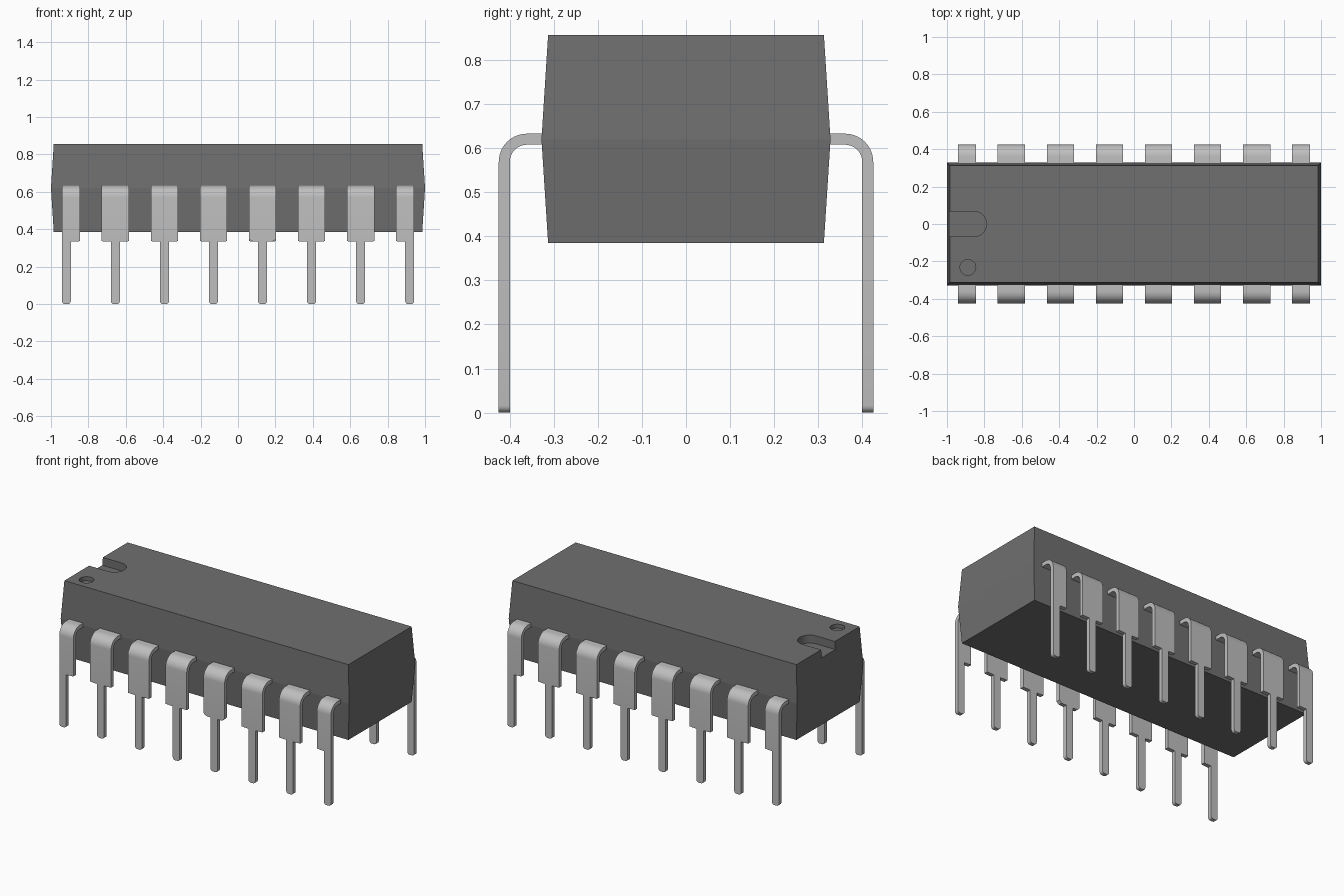
import bpy, bmesh, math

cube = bpy.data.objects.get("Cube")
if cube:
    bpy.data.objects.remove(cube, do_unlink=True)


def material(name, value):
    m = bpy.data.materials.new(name)
    m.use_nodes = True
    color = (value, value, value, 1)
    m.diffuse_color = color
    m.node_tree.nodes["Principled BSDF"].inputs["Base Color"].default_value = color
    return m


def make_object(name, bm, mat=None):
    bmesh.ops.recalc_face_normals(bm, faces=bm.faces[:])
    mesh = bpy.data.meshes.new(name)
    bm.to_mesh(mesh)
    bm.free()
    obj = bpy.data.objects.new(name, mesh)
    bpy.context.collection.objects.link(obj)
    if mat:
        mesh.materials.append(mat)
    return obj


def activate(obj):
    bpy.ops.object.select_all(action='DESELECT')
    obj.select_set(True)
    bpy.context.view_layer.objects.active = obj


def loft(name, rings, mat=None):
    """Skin a closed solid through rings with equal point counts."""
    bm = bmesh.new()
    rows = [[bm.verts.new(p) for p in ring] for ring in rings]
    n = len(rows[0])
    for a, b in zip(rows, rows[1:]):
        for i in range(n):
            j = (i + 1) % n
            bm.faces.new((a[i], a[j], b[j], b[i]))
    bm.faces.new(rows[0])
    bm.faces.new(rows[-1])
    return make_object(name, bm, mat)


def arc(cx, cy, r, start, end, steps):
    return [(cx + r * math.cos(math.radians(start + (end - start) * i / steps)),
             cy + r * math.sin(math.radians(start + (end - start) * i / steps)))
            for i in range(steps + 1)]


body_mat = material("dark grey plastic", 0.16)
pin_mat = material("light grey metal", 0.52)

# Package body, widest at the parting line
def rectangle(hx, hy, z):
    return [(-hx, -hy, z), (hx, -hy, z), (hx, hy, z), (-hx, hy, z)]

body = loft("body", [rectangle(0.985, 0.313, 0.385), rectangle(1.0, 0.328, 0.62),
                     rectangle(0.985, 0.313, 0.857)], body_mat)

# Orientation notch and round marker recess
notch = [(-1.1, -0.068)] + arc(-0.857, 0, 0.068, -90, 90, 24) + [(-1.1, 0.068)]
dot = arc(-0.888, -0.232, 0.042, 0, 360, 32)[:-1]
for name, outline, floor in (("notch_cutter", notch, 0.807), ("dot_cutter", dot, 0.832)):
    cutter = loft(name, [[(x, y, z) for x, y in outline] for z in (floor, 0.95)])
    cutter.hide_render = True
    mod = body.modifiers.new(name, 'BOOLEAN')
    mod.operation = 'DIFFERENCE'
    mod.solver = 'EXACT'
    mod.object = cutter
    activate(body)
    bpy.ops.object.modifier_apply(modifier=name)
    bpy.data.objects.remove(cutter, do_unlink=True)


# Bent pin: stations along the strip hold outer and inner points and x limits
def make_pin(name, x, left, right, side, chamfer=0):
    thin, tip = 0.024, 0.016
    outer = arc(0.361, 0.569, 0.064, 90, 0, 10)
    inner = arc(0.361, 0.569, 0.039, 90, 0, 10)
    stations = [((0.315, 0.633), (0.315, 0.608), left, right)]
    stations += [(o, i, left, right) for o, i in zip(outer, inner)]

    def down(z, l, r):
        stations.append(((0.425, z), (0.400, z), l, r))

    if chamfer:
        down(0.335 + chamfer, left, right)
    down(0.336, left + chamfer, right - chamfer)
    down(0.334, -thin, thin)
    for i in range(7):
        a = math.radians(90 * i / 6)
        half = thin - tip * (1 - math.cos(a))
        down(tip - tip * math.sin(a), -half, half)
    rings = [[(x + l, side * o[0], o[1]), (x + r, side * o[0], o[1]),
              (x + r, side * i[0], i[1]), (x + l, side * i[0], i[1])]
             for o, i, l, r in stations]
    pin = loft(name, rings, pin_mat)
    activate(pin)
    bpy.ops.object.shade_smooth_by_angle(angle=math.radians(30))


# Two rows of eight; end pins have a shoulder on the inner side only
for side, row in ((-1, "front"), (1, "back")):
    for k in range(8):
        x = (k - 3.5) * 0.2623
        left = -0.024 if k == 0 else -0.073
        right = 0.024 if k == 7 else 0.073
        chamfer = 0.015 if (k == 4 and side < 0) else 0
        make_pin(f"{row}_pin_{k + 1}", x, left, right, side, chamfer)
